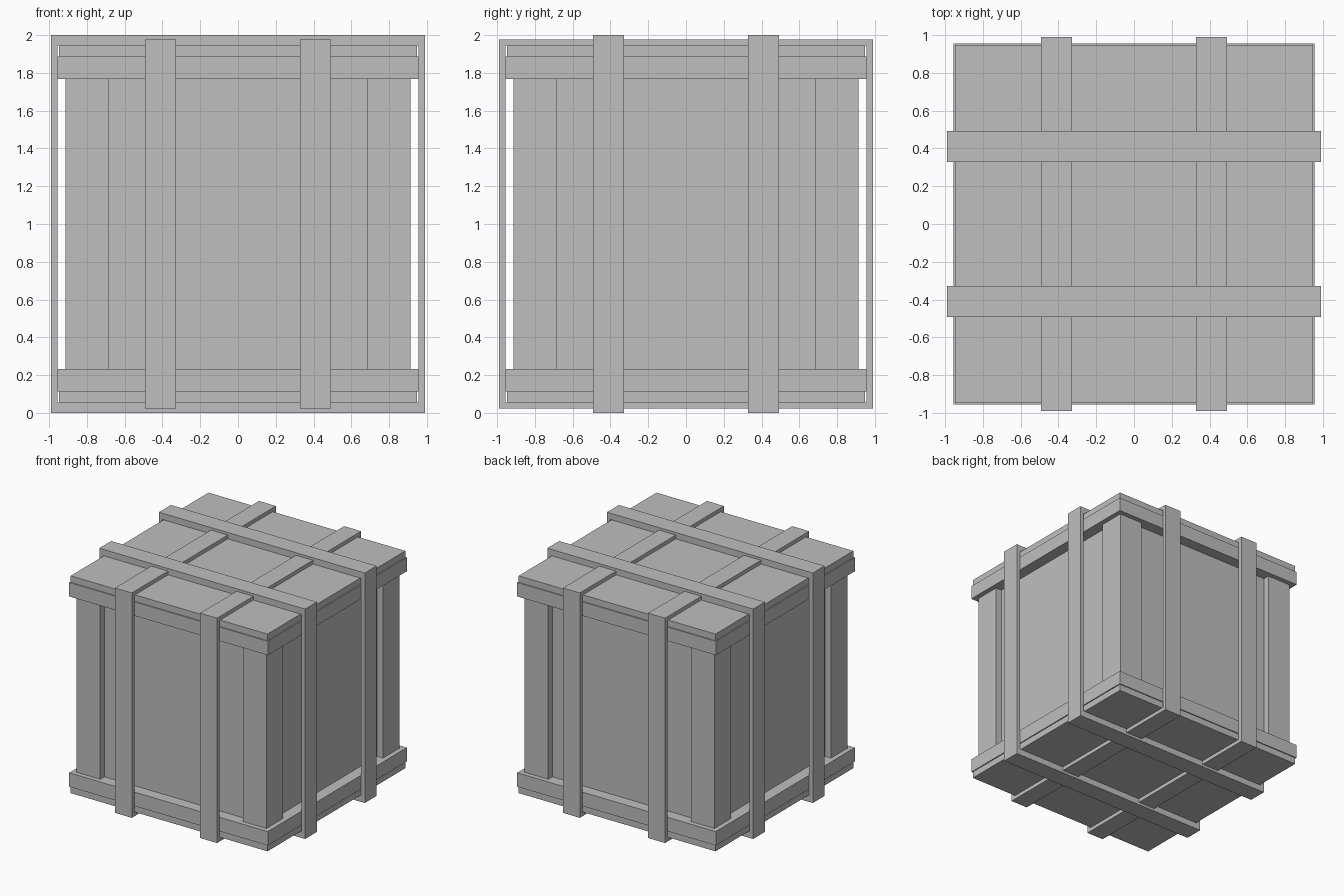
import bpy
import bmesh

if "Cube" in bpy.data.objects:
    bpy.data.objects.remove(bpy.data.objects["Cube"], do_unlink=True)

GREY = (0.52, 0.52, 0.52, 1.0)
mat = bpy.data.materials.new("plain_grey")
mat.use_nodes = True
mat.diffuse_color = GREY
mat.node_tree.nodes["Principled BSDF"].inputs["Base Color"].default_value = GREY


def finish(name, bm):
    """Turn a bmesh into a named grey object."""
    bmesh.ops.recalc_face_normals(bm, faces=bm.faces)
    mesh = bpy.data.meshes.new(name)
    bm.to_mesh(mesh)
    bm.free()
    mesh.materials.append(mat)
    obj = bpy.data.objects.new(name, mesh)
    bpy.context.collection.objects.link(obj)
    return obj


def box(name, x, y, z):
    """Box spanning three (low, high) ranges."""
    bm = bmesh.new()
    bmesh.ops.create_cube(bm, size=1)
    for v in bm.verts:
        v.co = [r[0] if c < 0 else r[1] for c, r in zip(v.co, (x, y, z))]
    return finish(name, bm)


def strap(name, outer, inner, centre, width, along_x):
    """Closed rectangular band; outer and inner are (half span, half height)."""
    bm = bmesh.new()
    rings = []
    for offset in (centre - width / 2, centre + width / 2):
        for half, height in (outer, inner):
            ring = []
            for sx, sz in ((-1, -1), (1, -1), (1, 1), (-1, 1)):
                span, z = sx * half, 1 + sz * height
                ring.append(bm.verts.new((span, offset, z) if along_x else (offset, span, z)))
            rings.append(ring)
    out_a, in_a, out_b, in_b = rings
    for p, q in ((out_a, out_b), (out_b, in_b), (in_b, in_a), (in_a, out_a)):
        for i in range(4):
            j = (i + 1) % 4
            bm.faces.new((p[i], p[j], q[j], q[i]))
    return finish(name, bm)


BODY, POST_IN, POST_OUT, TRIM, LID, BAND = 0.857, 0.686, 0.914, 0.956, 0.947, 0.99
TRIM_LOW, TRIM_HIGH, LID_HIGH = 0.767, 0.888, 0.945  # heights from the mid plane

# Recessed panels of the crate
box("crate_body", (-BODY, BODY), (-BODY, BODY), (1 - TRIM_LOW, 1 + TRIM_LOW))

# Square corner posts
for sx, side in ((1, "left"), (-1, "right")):
    for sy, end in ((-1, "front"), (1, "back")):
        x = sorted((sx * POST_IN, sx * POST_OUT))
        y = sorted((sy * POST_IN, sy * POST_OUT))
        box(f"corner_post_{end}_{side}", x, y, (1 - TRIM_LOW, 1 + TRIM_LOW))

# Trim and closing boards at both ends
for s, level in ((1, "top"), (-1, "bottom")):
    box(f"{level}_trim", (-TRIM, TRIM), (-TRIM, TRIM),
        sorted((1 + s * TRIM_LOW, 1 + s * TRIM_HIGH)))
    box(f"{level}_board", (-LID, LID), (-LID, LID),
        sorted((1 + s * TRIM_HIGH, 1 + s * LID_HIGH)))

# Straps: one pair wraps front to back, the taller pair side to side over it
for s, side in ((1, "left"), (-1, "right")):
    strap(f"lengthwise_strap_{side}", (BAND, 0.978), (TRIM, LID_HIGH), s * 0.41, 0.163, False)
for s, end in ((-1, "front"), (1, "back")):
    strap(f"crosswise_strap_{end}", (BAND, 1.0), (TRIM, LID_HIGH), s * 0.41, 0.163, True)
